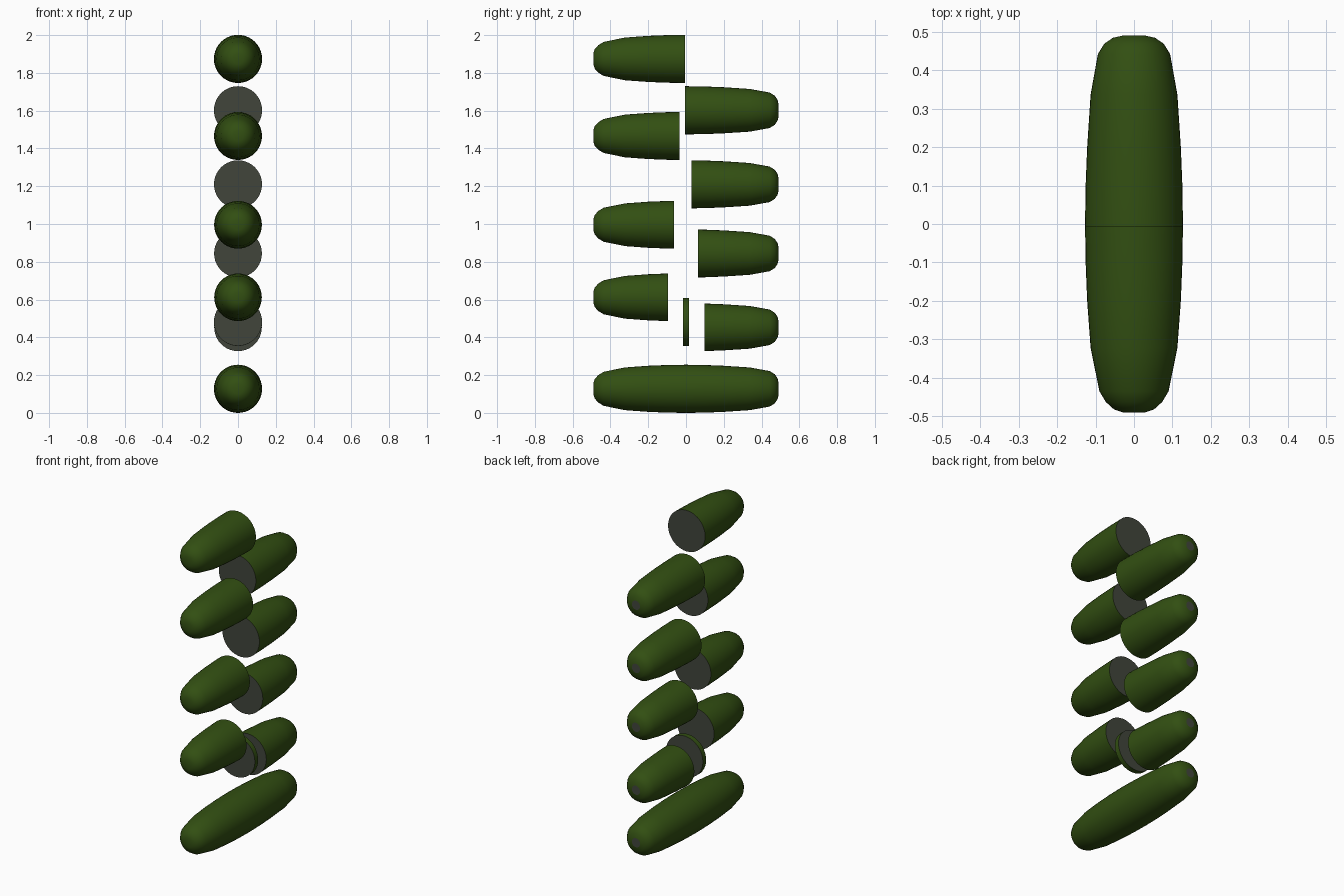
import bpy, bmesh, math

if "Cube" in bpy.data.objects:
    bpy.data.objects.remove(bpy.data.objects["Cube"])

SIDES = 40
# Body profile along y: (y, radius)
PROFILE = [(-0.491, 0.028), (-0.483, 0.052), (-0.464, 0.073), (-0.436, 0.090),
           (-0.323, 0.113), (-0.2, 0.122), (-0.1, 0.126), (0.0, 0.1275),
           (0.1, 0.126), (0.2, 0.122), (0.337, 0.113), (0.443, 0.094),
           (0.470, 0.077), (0.485, 0.055), (0.491, 0.028)]


def material(name, rgb):
    m = bpy.data.materials.new(name)
    m.diffuse_color = (*rgb, 1)
    m.use_nodes = True
    m.node_tree.nodes["Principled BSDF"].inputs["Base Color"].default_value = m.diffuse_color
    return m


SKIN = material("dark green skin", (0.032, 0.078, 0.006))
FLESH = material("grey cut face", (0.052, 0.060, 0.044))


def radius(y):
    for (y0, r0), (y1, r1) in zip(PROFILE, PROFILE[1:]):
        if y0 <= y <= y1:
            return r0 + (r1 - r0) * (y - y0) / (y1 - y0)


def piece(name, z, lo=-0.491, hi=0.491):
    """Lathe the part of the body between two cuts, with flat caps."""
    ys = [lo] + [y for y, _ in PROFILE if lo + 0.002 < y < hi - 0.002] + [hi]
    bm = bmesh.new()
    rings = []
    for y in ys:
        r = radius(y)
        rings.append([bm.verts.new((r * math.cos(2 * math.pi * i / SIDES), y,
                                    z + r * math.sin(2 * math.pi * i / SIDES)))
                      for i in range(SIDES)])
    for a, b in zip(rings, rings[1:]):
        for i in range(SIDES):
            j = (i + 1) % SIDES
            bm.faces.new((a[i], b[i], b[j], a[j])).smooth = True
    # Caps: the front tip keeps its skin, cuts and the back tip are grey
    front = bm.faces.new(rings[0])
    back = bm.faces.new(rings[-1])
    back.material_index = 1
    front.material_index = 1 if lo > -0.49 else 0
    front.smooth = lo < -0.49
    for cap, cut in ((front, lo > -0.49), (back, hi < 0.49)):
        for e in cap.edges:
            e.smooth = not cut
    bmesh.ops.recalc_face_normals(bm, faces=bm.faces)
    me = bpy.data.meshes.new(name)
    bm.to_mesh(me)
    bm.free()
    me.materials.append(SKIN)
    me.materials.append(FLESH)
    ob = bpy.data.objects.new(name, me)
    bpy.context.collection.objects.link(ob)


# Whole vegetable at the bottom, and the thin slice
piece("whole_cucumber", 0.1275)
piece("thin_slice", 0.482, -0.016, 0.016)

# Cut pieces pointing to the front and to the back
for n, (z, y) in enumerate([(1.874, -0.006), (1.466, -0.034),
                            (0.996, -0.064), (0.612, -0.096)], 1):
    piece(f"front_piece_{n}", z, hi=y)
for n, (z, y) in enumerate([(1.602, -0.006), (1.21, 0.029),
                            (0.844, 0.063), (0.453, 0.098)], 1):
    piece(f"back_piece_{n}", z, lo=y)
